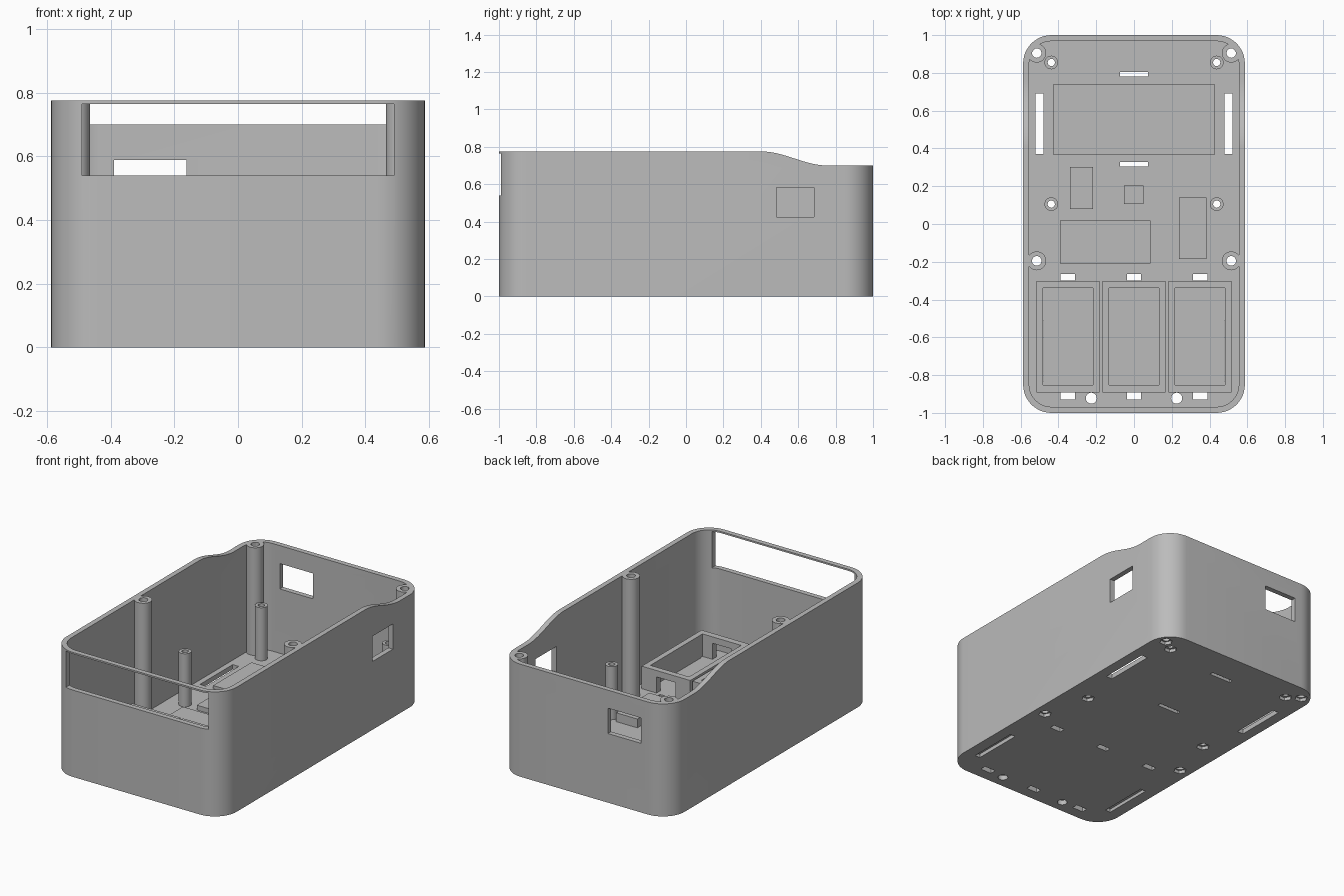
import bpy, bmesh, math
from mathutils import Vector

cube = bpy.data.objects.get("Cube")
if cube:
    bpy.data.objects.remove(cube, do_unlink=True)

grey = bpy.data.materials.new("plain grey")
grey.use_nodes = True
grey.diffuse_color = (0.5, 0.5, 0.5, 1)
grey.node_tree.nodes["Principled BSDF"].inputs["Base Color"].default_value = (0.5, 0.5, 0.5, 1)

FLOOR, TOP, LOW = 0.03, 0.775, 0.70


# Helpers: outlines, prisms and boolean cuts
def rect(x0, x1, y0, y1):
    return [(x0, y0), (x1, y0), (x1, y1), (x0, y1)]


def ring(x, y, r, n=32):
    return [(x + r * math.cos(math.tau * i / n), y + r * math.sin(math.tau * i / n))
            for i in range(n)]


def rounded(hx, hy, r, n=12):
    pts = []
    for q, (sx, sy) in enumerate([(1, 1), (-1, 1), (-1, -1), (1, -1)]):
        for i in range(n + 1):
            a = math.pi / 2 * (q + i / n)
            pts.append((sx * (hx - r) + r * math.cos(a), sy * (hy - r) + r * math.sin(a)))
    return pts


def prisms(name, outlines, lo, hi, along_x=False):
    bm = bmesh.new()
    for pts in outlines:
        def place(p, h):
            return Vector((h, p[0], p[1]) if along_x else (p[0], p[1], h))
        base = bm.faces.new([bm.verts.new(place(p, lo)) for p in pts])
        out = bmesh.ops.extrude_face_region(bm, geom=[base])
        shift = place((0, 0), hi - lo)
        bmesh.ops.translate(bm, vec=shift,
                            verts=[g for g in out["geom"] if isinstance(g, bmesh.types.BMVert)])
    bmesh.ops.recalc_face_normals(bm, faces=bm.faces)
    mesh = bpy.data.meshes.new(name)
    bm.to_mesh(mesh)
    bm.free()
    mesh.materials.append(grey)
    obj = bpy.data.objects.new(name, mesh)
    bpy.context.collection.objects.link(obj)
    return obj


def activate(obj):
    for o in bpy.context.selected_objects:
        o.select_set(False)
    obj.select_set(True)
    bpy.context.view_layer.objects.active = obj


def cut(obj, *cutter_args, **kw):
    cutter = prisms("cutter", *cutter_args, **kw)
    cutter.hide_render = True
    activate(obj)
    mod = obj.modifiers.new("cut", "BOOLEAN")
    mod.operation, mod.solver, mod.object = "DIFFERENCE", "EXACT", cutter
    bpy.ops.object.modifier_apply(modifier=mod.name)
    bpy.data.objects.remove(cutter, do_unlink=True)


parts = []

# Case shell: open box with rounded corners
case = prisms("case", [rounded(0.587, 1.0, 0.15)], 0, TOP)
parts.append(case)
cut(case, [rounded(0.555, 0.968, 0.118)], FLOOR, 1)

# Rim sweeps down towards the back
sweep = []
for i in range(17):
    t = i / 16
    sweep.append((0.4 + 0.36 * t, LOW + (TOP + 0.0005 - LOW) * (1 + math.cos(math.pi * t)) / 2))
cut(case, [sweep + [(1.1, LOW), (1.1, 1), (0.4, 1)]], -1, 1, along_x=True)

# Display window, back port and side port
cut(case, [rect(-0.49, 0.49, -1.1, -0.8)], 0.54, 0.765)
cut(case, [rect(-0.39, -0.162, 0.9, 1.1)], 0.43, 0.588)
cut(case, [rect(0.5, 0.7, 0.483, 0.685)], 0.425, 0.582)

# Floor slots and cable holes
slots = [rect(-0.075, 0.075, y - 0.012, y + 0.012) for y in (0.317, 0.792)]
for x in (-0.35, 0, 0.35):
    slots += [rect(x - 0.038, x + 0.038, -0.299, -0.264),
              rect(x - 0.038, x + 0.038, -0.93, -0.892)]
for s in (-1, 1):
    slots += [rect(s * 0.5 - 0.021, s * 0.5 + 0.021, 0.37, 0.692),
              rect(s * 0.497 - 0.018, s * 0.497 + 0.018, -0.83, -0.51),
              ring(s * 0.226, -0.922, 0.029)]
cut(case, slots, -0.1, 0.1)

# Screw posts with through holes and hexagonal nut pockets underneath
tall = [(s * 0.515, y) for s in (-1, 1) for y in (-0.195, 0.905)]
short = [(s * 0.438, y) for s in (-1, 1) for y in (0.105, 0.855)]
holes = [ring(x, y, 0.025) for x, y in tall] + [ring(x, y, 0.019) for x, y in short]
cut(case, holes, -0.1, 0.1)
cut(case, [ring(x, y, 0.038, 6) for x, y in tall + short], -0.1, 0.02)
for label, spots, r, hole in (("tall_post", tall, 0.05, 0.025), ("short_post", short, 0.036, 0.019)):
    for x, y in spots:
        height = 0.36 if label == "short_post" else (LOW if y > 0 else TOP)
        post = prisms(label, [ring(x, y, r)], 0.022, height)
        cut(post, [ring(x, y, hole)], -0.1, 1)
        parts.append(post)

# Three open trays with clip openings under the rim
for label, x in (("right_tray", -0.35), ("middle_tray", 0), ("left_tray", 0.35)):
    tray = prisms(label, [rect(x - 0.167, x + 0.167, -0.892, -0.303)], 0.02, 0.17)
    cut(tray, [rect(x - 0.133, x + 0.133, -0.852, -0.34)], -0.1, 0.3)
    cut(tray, [rect(x - 0.065, x + 0.065, -1, -0.2)], FLOOR, 0.13)
    parts.append(tray)

# Raised mounting pads on the floor
pads = {
    "large_pad": (-0.427, 0.425, 0.365, 0.742, 0.05),
    "narrow_pad": (-0.34, -0.217, 0.08, 0.303, 0.06),
    "square_pad": (-0.053, 0.05, 0.105, 0.203, 0.05),
    "tall_pad": (0.237, 0.383, -0.185, 0.14, 0.085),
    "wide_pad": (-0.392, 0.087, -0.21, 0.018, 0.06),
}
for name, (x0, x1, y0, y1, top) in pads.items():
    parts.append(prisms(name, [rect(x0, x1, y0, y1)], 0.02, top))

# Smooth the round surfaces, keep edges sharp
for obj in parts:
    activate(obj)
    bpy.ops.object.shade_smooth_by_angle(angle=math.radians(30))
